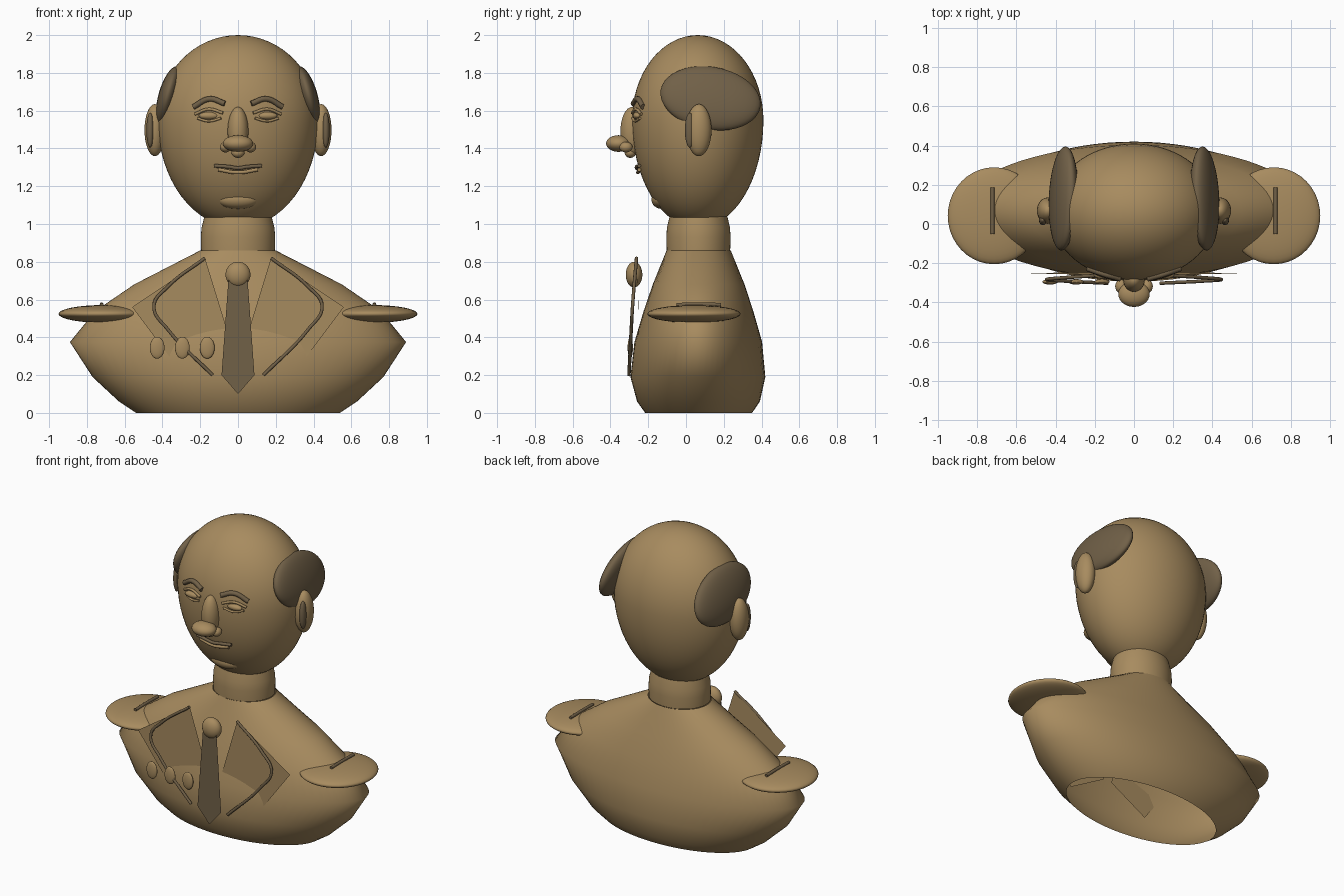
import bpy, bmesh, math
from mathutils import Matrix, Euler

if "Cube" in bpy.data.objects:
    bpy.data.objects.remove(bpy.data.objects["Cube"])


def material(name, rgb):
    m = bpy.data.materials.new(name)
    m.diffuse_color = (*rgb, 1)
    m.use_nodes = True
    m.node_tree.nodes["Principled BSDF"].inputs["Base Color"].default_value = m.diffuse_color
    return m


BRONZE = material("bronze", (0.39, 0.26, 0.115))
DARK = material("dark_bronze", (0.165, 0.118, 0.064))


def finish(name, bm, mat, smooth=True):
    me = bpy.data.meshes.new(name)
    bm.to_mesh(me)
    bm.free()
    ob = bpy.data.objects.new(name, me)
    bpy.context.collection.objects.link(ob)
    me.materials.append(mat)
    for p in me.polygons:
        p.use_smooth = smooth
    return ob


def ball(name, loc, radii, mat=BRONZE, rot=(0, 0, 0), seg=32):
    bm = bmesh.new()
    bmesh.ops.create_uvsphere(bm, u_segments=seg, v_segments=seg // 2, radius=1)
    bm.transform(Matrix.LocRotScale(loc, Euler(rot), radii))
    return finish(name, bm, mat)


def loft(name, rings, mat=BRONZE, n=72):
    """Open stack of ellipses given as (z, half width, centre y, half depth)."""
    bm = bmesh.new()
    loops = [[bm.verts.new((a * math.cos(t), cy + b * math.sin(t), z))
              for t in (2 * math.pi * i / n for i in range(n))]
             for z, a, cy, b in rings]
    for lo, hi in zip(loops, loops[1:]):
        for i in range(n):
            j = (i + 1) % n
            bm.faces.new((lo[i], lo[j], hi[j], hi[i]))
    return finish(name, bm, mat)


def plate(name, pts, mat):
    bm = bmesh.new()
    bm.faces.new([bm.verts.new(p) for p in pts])
    return finish(name, bm, mat, False)


def tube(name, pts, radius, mat):
    """Round strand running smoothly through the points."""
    cu = bpy.data.curves.new(name, 'CURVE')
    cu.dimensions = '3D'
    cu.bevel_depth = radius
    cu.bevel_resolution = 3
    cu.use_fill_caps = True
    cu.resolution_u = 10
    sp = cu.splines.new('BEZIER')
    sp.bezier_points.add(len(pts) - 1)
    for bp, p in zip(sp.bezier_points, pts):
        bp.co = p
        bp.handle_left_type = bp.handle_right_type = 'AUTO'
    ob = bpy.data.objects.new(name, cu)
    bpy.context.collection.objects.link(ob)
    cu.materials.append(mat)
    return ob


# Head: egg made of two half ellipsoids meeting at HZ
HY, HZ, HA, HB, UP, DOWN = 0.062, 1.55, 0.425, 0.348, 0.45, 0.57


def face_y(x, z):
    c = UP if z > HZ else DOWN
    return HY - HB * math.sqrt(max(0, 1 - (x / HA) ** 2 - ((z - HZ) / c) ** 2))


def on_face(pts, lift=0.006):
    return [(x, face_y(x, z) - lift, z) for x, z in pts]


head = ball("head", (0, 0, 0), (1, 1, 1), seg=64)
for v in head.data.vertices:
    x, y, z = v.co
    v.co = (x * HA, HY + y * HB, HZ + z * (UP if z > 0 else DOWN))

# Torso (open underneath) and neck
loft("torso", [(0, .54, .067, .283), (.06, .63, .066, .325), (.19, .77, .063, .357),
               (.375, .89, .065, .338), (.54, .755, .066, .29),
               (.68, .55, .067, .243), (.86, .2, .067, .17)])
loft("neck", [(.86, .195, .066, .168), (.93, .197, .066, .17),
              (.98, .193, .066, .167), (1.04, .178, .066, .153)])

# Nose, mouth and chin
ball("nose_bridge", (0, -.285, 1.49), (.055, .062, .13))
ball("nose_tip", (0, -.357, 1.426), (.08, .066, .044))
ball("nose_base", (0, -.295, 1.378), (.034, .03, .028))
tube("upper_lip", on_face([(-.125, 1.308), (-.05, 1.303), (0, 1.296), (.05, 1.303), (.125, 1.308)], .012), .01, DARK)
tube("lower_lip", on_face([(-.105, 1.288), (0, 1.273), (.105, 1.288)], .012), .01, BRONZE)
ball("chin", (0, -.128, 1.13), (.11, .055, .05))

for s, side in ((-1, "left"), (1, "right")):
    # Hair, ears
    ball("hair_" + side, (s * .36, .13, 1.665), (.062, .268, .172), DARK,
         (math.radians(-10), s * math.radians(-15), s * math.radians(4)), 40)
    ball("ear_" + side, (s * .44, .068, 1.497), (.055, .067, .138))
    ball("ear_hollow_" + side, (s * .465, .02, 1.497), (.02, .026, .092), DARK)
    # Brows, eyes, lids
    tube("brow_" + side, on_face([(s * .07, 1.637), (s * .15, 1.662), (s * .235, 1.62)], .004), .015, DARK)
    ball("eye_" + side, (s * .153, face_y(.153, 1.575) + .006, 1.573), (.055, .025, .021))
    tube("upper_lid_" + side, on_face([(s * .08, 1.588), (s * .155, 1.608), (s * .228, 1.582)]), .008, BRONZE)
    tube("lower_lid_" + side, on_face([(s * .09, 1.56), (s * .155, 1.545), (s * .215, 1.56)]), .007, BRONZE)
    ball("nostril_" + side, (s * .066, -.318, 1.407), (.03, .035, .028))
    # Lapel panel and its piped edge
    plate("lapel_" + side, [(s * .175, -.258, .82), (s * .56, -.252, .56),
                            (s * .29, -.246, .2), (s * .03, -.249, .35)], BRONZE)
    tube("lapel_piping_" + side, [(s * .175, -.262, .82), (s * .37, -.275, .67), (s * .445, -.283, .565),
                                  (s * .37, -.29, .44), (s * .135, -.302, .2)], .009, DARK)
    # Shoulder boards with a dark bar
    ball("epaulette_" + side, (s * .713, .042, .524), (.237, .247, .047), BRONZE, seg=40)
    tube("epaulette_bar_" + side, [(s * .722, -.05, .573), (s * .722, .067, .575),
                                   (s * .722, .185, .573)], .01, DARK)

# Tie and medals
ball("tie_knot", (0, -.275, .732), (.066, .044, .068))
plate("tie", [(-.05, -.298, .715), (-.087, -.302, .2), (0, -.302, .1),
              (.087, -.302, .2), (.05, -.298, .715)], DARK)
for i, x in enumerate((-.428, -.295, -.163)):
    ball("medal_%d" % (i + 1), (x, -.295, .345), (.039, .014, .058))
